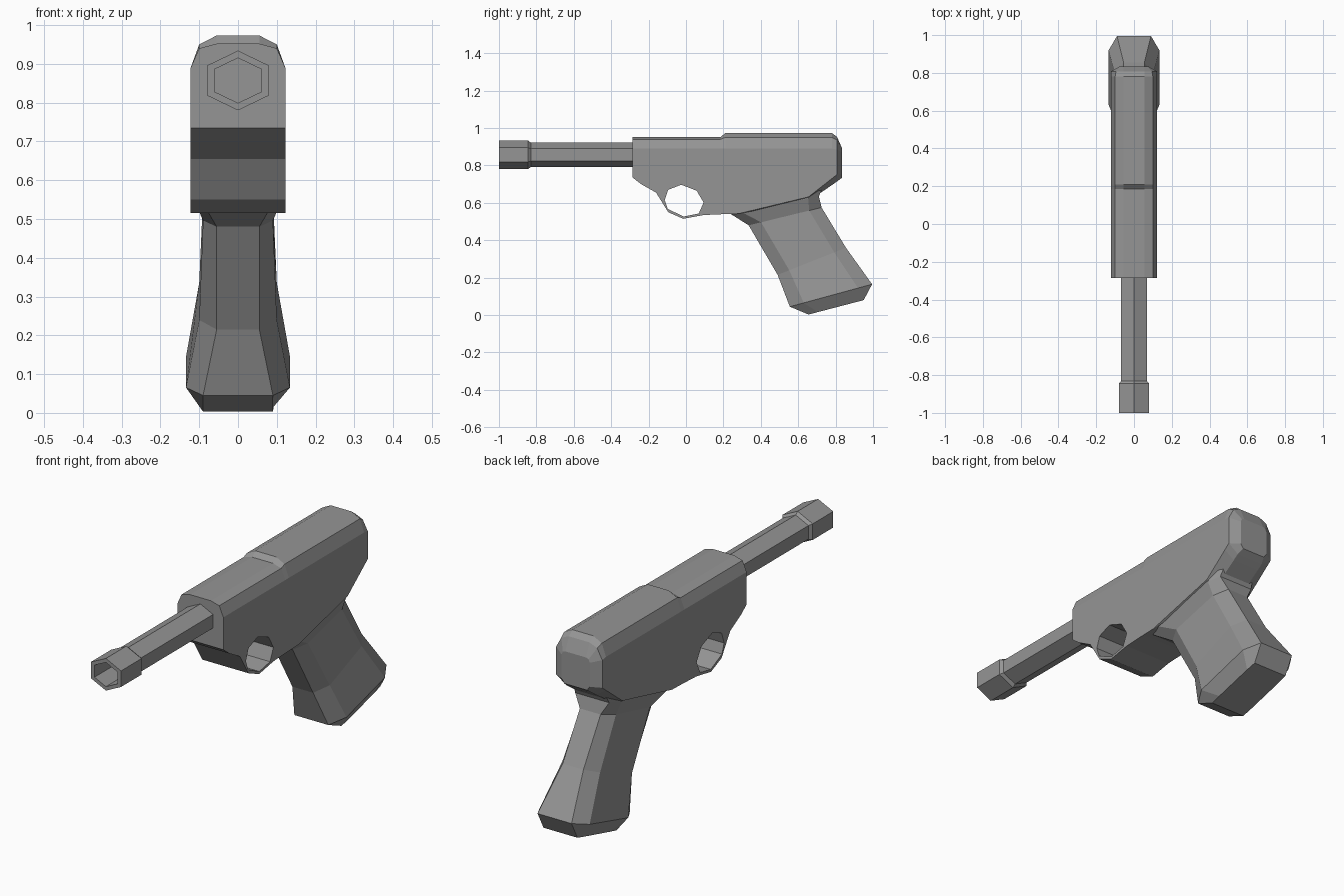
import bpy, bmesh, math

cube = bpy.data.objects.get("Cube")
if cube:
    bpy.data.objects.remove(cube)

grey = bpy.data.materials.new("gunmetal_grey")
grey.use_nodes = True
grey.diffuse_color = (0.3, 0.3, 0.3, 1)
grey.node_tree.nodes["Principled BSDF"].inputs["Base Color"].default_value = (0.3, 0.3, 0.3, 1)


def loft(name, rings):
    """Skin a list of equal-length point loops and cap both ends."""
    bm = bmesh.new()
    loops = [[bm.verts.new(p) for p in ring] for ring in rings]
    n = len(loops[0])
    for a, b in zip(loops, loops[1:]):
        for i in range(n):
            j = (i + 1) % n
            bm.faces.new((a[i], a[j], b[j], b[i]))
    bm.faces.new(loops[0])
    bm.faces.new(loops[-1])
    bmesh.ops.remove_doubles(bm, verts=bm.verts, dist=0.0005)
    bmesh.ops.recalc_face_normals(bm, faces=bm.faces)
    mesh = bpy.data.meshes.new(name)
    bm.to_mesh(mesh)
    bm.free()
    mesh.materials.append(grey)
    obj = bpy.data.objects.new(name, mesh)
    bpy.context.collection.objects.link(obj)
    return obj


def body_section(y, bottom, low=None, low_w=0.122, side=0.122, side_z=0.89,
                 shoulder=(0.1, 0.94), top=(0.055, 0.952)):
    half = [(low_w, bottom), (side, low or bottom), (side, side_z), shoulder, top]
    return [(x, y, z) for x, z in half] + [(-x, y, z) for x, z in reversed(half)]


# Receiver: sections run from the front face to the bevelled rear
raised = dict(shoulder=(0.1, 0.95), top=(0.055, 0.973))
receiver = loft("receiver", [
    body_section(-0.285, 0.735),
    body_section(-0.24, 0.70),
    body_section(-0.16, 0.655),
    body_section(-0.095, 0.55),
    body_section(-0.015, 0.515),
    body_section(0.095, 0.535),
    body_section(0.185, 0.539),
    body_section(0.21, 0.54, **raised),
    body_section(0.28, 0.542, **raised),
    body_section(0.655, 0.61, 0.632, 0.07, **raised),
    body_section(0.78, 0.695, 0.73, 0.07, **raised),
    body_section(0.808, 0.715, 0.752, 0.07, side_z=0.885,
                 shoulder=(0.095, 0.935), top=(0.055, 0.952)),
    body_section(0.835, 0.735, 0.755, 0.06, side=0.075, side_z=0.87,
                 shoulder=(0.068, 0.885), top=(0.055, 0.89)),
])

# Trigger opening cut through the receiver
opening = [(-0.095, 0.67), (-0.025, 0.697), (0.057, 0.665), (0.094, 0.602),
           (0.068, 0.543), (-0.013, 0.527), (-0.098, 0.568), (-0.114, 0.615)]
cutter = loft("trigger_opening_cutter",
              [[(x, y, z) for y, z in opening] for x in (-0.3, 0.3)])
cutter.hide_render = True
cutter.hide_viewport = True
cut = receiver.modifiers.new("trigger_opening", "BOOLEAN")
cut.operation = "DIFFERENCE"
cut.solver = "EXACT"
cut.object = cutter


def grip_ring(front, rear, half, flat, inset):
    """Slanted eight-sided ring between a front and a rear point."""
    def at(t, x):
        return (x, front[0] + (rear[0] - front[0]) * t, front[1] + (rear[1] - front[1]) * t)
    right = [at(0, flat), at(inset, half), at(1 - inset, half), at(1, flat)]
    return right + [(-x, y, z) for x, y, z in reversed(right)]


# Grip: flares into the receiver, narrows, then swells to a bevelled butt
loft("grip", [
    grip_ring((0.33, 0.62), (0.74, 0.7), 0.115, 0.08, 0.1),
    grip_ring((0.24, 0.54), (0.71, 0.635), 0.115, 0.09, 0.12),
    grip_ring((0.335, 0.48), (0.725, 0.575), 0.09, 0.055, 0.17),
    grip_ring((0.49, 0.215), (0.855, 0.36), 0.1, 0.055, 0.17),
    grip_ring((0.555, 0.045), (0.995, 0.165), 0.134, 0.09, 0.17),
    grip_ring((0.655, 0.003), (0.95, 0.08), 0.092, 0.09, 0.17),
])


def hex_ring(y, radius, centre=0.857, width=1.2):
    angles = [math.radians(60 * i) for i in range(6)]
    return [(radius * width * math.sin(a), y, centre + radius * math.cos(a)) for a in angles]


# Barrel with a collared, hollow muzzle
loft("barrel", [
    hex_ring(-0.25, 0.065),
    hex_ring(-0.83, 0.065),
    hex_ring(-0.845, 0.077),
    hex_ring(-1.0, 0.077),
    hex_ring(-1.0, 0.058),
    hex_ring(-0.87, 0.058),
])
